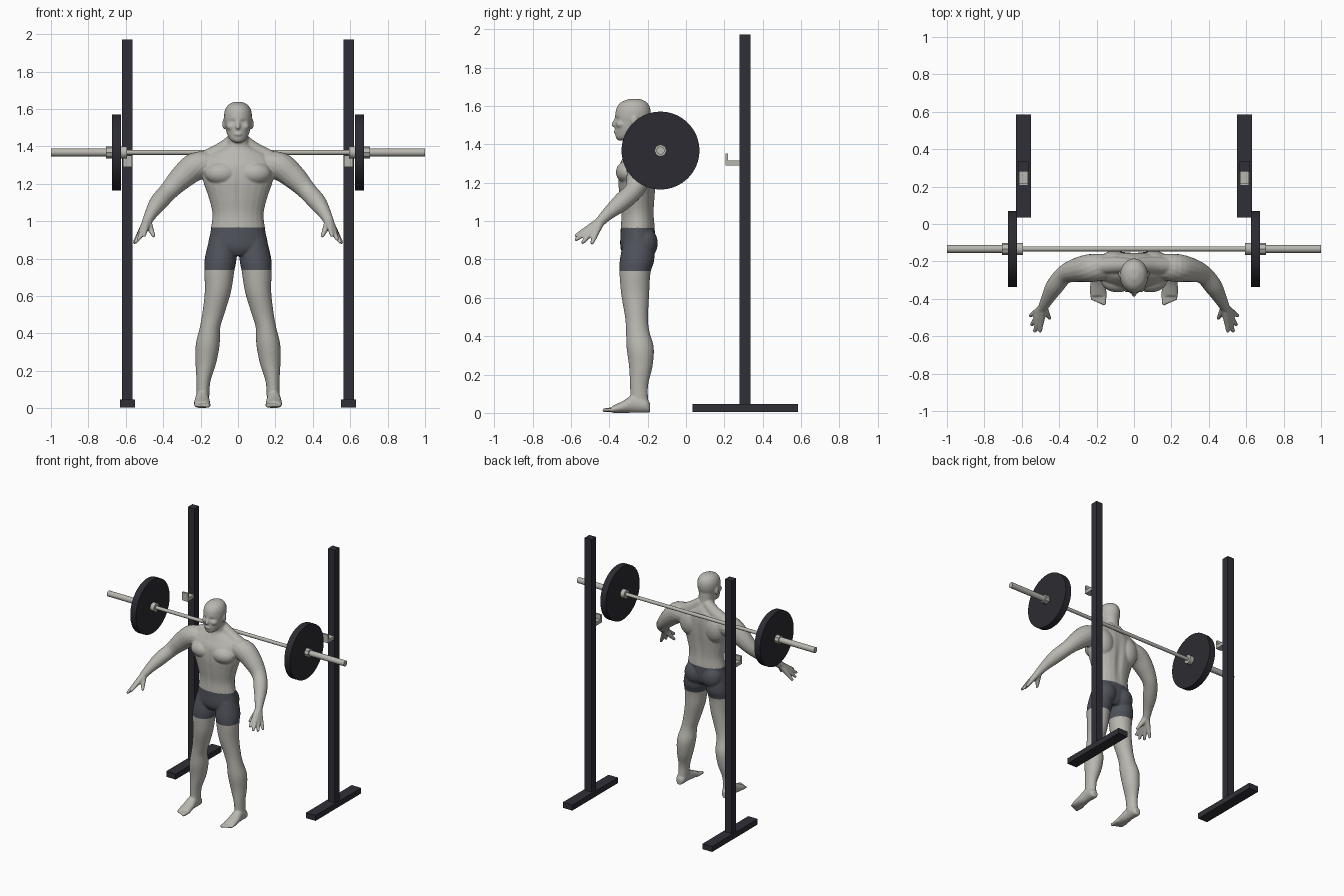
import bpy, bmesh
from math import sin, cos, pi, exp
from mathutils import Vector, Matrix

default = bpy.data.objects.get("Cube")
if default:
    bpy.data.objects.remove(default, do_unlink=True)


def material(name, rgb):
    mat = bpy.data.materials.new(name)
    mat.use_nodes = True
    colour = (*rgb, 1)
    mat.diffuse_color = colour
    mat.node_tree.nodes["Principled BSDF"].inputs["Base Color"].default_value = colour
    return mat


SKIN = material("warm grey skin", (.48, .47, .43))
CLOTH = material("slate shorts", (.08, .085, .105))
STEEL = material("pale steel", (.48, .47, .43))
FRAME = material("dark frame paint", (.028, .028, .038))
RUBBER = material("black rubber", (.024, .024, .032))


def make_object(name, bm, *mats):
    bmesh.ops.recalc_face_normals(bm, faces=bm.faces)
    mesh = bpy.data.meshes.new(name)
    bm.to_mesh(mesh)
    bm.free()
    for mat in mats:
        mesh.materials.append(mat)
    obj = bpy.data.objects.new(name, mesh)
    bpy.context.collection.objects.link(obj)
    return obj


# ---------- rack and barbell helpers ----------
def box(name, x, y, z, mat):
    """Box from (low, high) ranges along each axis."""
    bm = bmesh.new()
    bmesh.ops.create_cube(bm, size=1)
    for v in bm.verts:
        for i, (low, high) in enumerate((x, y, z)):
            v.co[i] = (low + high) / 2 + v.co[i] * (high - low)
    return make_object(name, bm, mat)


def rod(name, x0, x1, radius, mat, sides=24):
    """Cylinder on the barbell axis."""
    bm = bmesh.new()
    bmesh.ops.create_cone(bm, cap_ends=True, segments=sides, radius1=radius,
                          radius2=radius, depth=abs(x1 - x0))
    place = Matrix.Translation(((x0 + x1) / 2, -.133, 1.368))
    bmesh.ops.transform(bm, matrix=place @ Matrix.Rotation(pi / 2, 4, 'Y'), verts=bm.verts)
    for f in bm.faces:
        f.smooth = sides > 12 and len(f.verts) == 4
    return make_object(name, bm, mat)


def span(side, inner, outer):
    return sorted((side * inner, side * outer))


rod("bar_shaft", -.62, .62, .013, STEEL)
for side, label in ((1, "left"), (-1, "right")):
    box(label + "_base", span(side, .55, .63), (.035, .585), (.004, .046), FRAME)
    box(label + "_post", span(side, .564, .62), (.28, .336), (.046, 1.972), FRAME)
    box(label + "_hook_arm", span(side, .567, .615), (.205, .28), (1.29, 1.316), STEEL)
    box(label + "_hook_lip", span(side, .567, .615), (.205, .219), (1.316, 1.352), STEEL)
    rod(label + "_sleeve", side * .6, side, .021, STEEL)
    rod(label + "_inner_collar", side * .594, side * .626, .032, STEEL)
    rod(label + "_outer_collar", side * .674, side * .706, .032, STEEL, 8)
    rod(label + "_weight_plate", side * .626, side * .674, .203, RUBBER, 64)


# ---------- body helpers ----------
def spline(points, steps=5):
    """Smooth interpolation through rows of numbers."""
    rows = [Vector(p) for p in points]
    rows = [rows[0]] + rows + [rows[-1]]
    out = []
    for a, b, c, d in zip(rows, rows[1:], rows[2:], rows[3:]):
        for k in range(steps):
            t = k / steps
            out.append(b + (c - a) * t / 2 + (a - b * 2.5 + c * 2 - d / 2) * t * t
                       + (b * 3 - a - c * 3 + d) * t ** 3 / 2)
    return out + [rows[-1]]


def skin_rings(bm, rings, sides=24):
    """Skin ellipses given as (centre, u, v), with closed ends."""
    loops = []
    for centre, u, v in rings:
        loops.append([bm.verts.new(centre + u * cos(2 * pi * k / sides) + v * sin(2 * pi * k / sides))
                      for k in range(sides)])
    for low, high in zip(loops, loops[1:]):
        for k in range(sides):
            n = (k + 1) % sides
            bm.faces.new((low[k], low[n], high[n], high[k]))
    bm.faces.new(loops[0])
    bm.faces.new(loops[-1])


def column(bm, sections):
    """Upright form: rows of z, centre x, half width, front y, back y."""
    skin_rings(bm, [(Vector((x, (front + back) / 2, z)), Vector((w, 0, 0)),
                     Vector((0, (back - front) / 2, 0)))
                    for z, x, w, front, back in map(tuple5, spline(sections))])


def tuple5(row):
    return [row[i] for i in range(5)]


def blob(bm, centre, radii):
    matrix = Matrix.Translation(centre) @ Matrix.Diagonal((*radii, 1))
    bmesh.ops.create_icosphere(bm, subdivisions=3, radius=1, matrix=matrix)


def limb(bm, points):
    """Round limb along rows of x, y, z, radius."""
    path = spline(points)
    rings = []
    for i, p in enumerate(path):
        tangent = path[min(i + 1, len(path) - 1)].xyz - path[max(i - 1, 0)].xyz
        u = tangent.cross(Vector((1, 1, 0))).normalized()
        v = tangent.cross(u).normalized()
        rings.append((p.xyz, u * p[3], v * p[3]))
    skin_rings(bm, rings, 16)
    blob(bm, path[-1].xyz, [path[-1][3]] * 3)


bm = bmesh.new()

# leg
column(bm, [(.90, .085, .07, -.325, -.17), (.80, .093, .085, -.345, -.165),
            (.73, .10, .08, -.347, -.185), (.62, .108, .07, -.338, -.192),
            (.50, .133, .059, -.318, -.198), (.43, .15, .055, -.313, -.192),
            (.34, .162, .064, -.31, -.168), (.24, .172, .055, -.297, -.175),
            (.14, .185, .037, -.292, -.198), (.04, .188, .034, -.29, -.195)])
# foot and toes: rows of y, height, half width
foot = spline([(-.187, .05, .02), (-.21, .075, .034), (-.27, .095, .036),
               (-.33, .062, .043), (-.385, .036, .044)])
skin_rings(bm, [(Vector((.192, y, h / 2)), Vector((w, 0, 0)), Vector((0, 0, h / 2)))
                for y, h, w in foot])
for k in range(5):
    x, r = .16 + .016 * k, .014 - .001 * k
    limb(bm, [(x, -.36, .018, r), (x, -.425 + .006 * k, .014, r * .8)])
# arm
limb(bm, [(.15, -.23, 1.30, .07), (.225, -.235, 1.293, .076), (.30, -.245, 1.235, .066),
          (.37, -.27, 1.162, .051), (.425, -.335, 1.10, .048),
          (.465, -.405, 1.04, .034), (.488, -.45, .995, .026)])
# hand
wrist = Vector((.486, -.445, 1.0))
for tip in ((.553, -.49, .887), (.546, -.538, .89), (.53, -.572, .905),
            (.502, -.572, .925), (.452, -.503, .923)):
    tip = Vector(tip)
    knuckle = wrist.lerp(tip, .55)
    limb(bm, [(*wrist, .024), (*knuckle, .0165), (*tip, .0105)])
# chest, shoulder blade, buttock, trapezius, ear and cheek
blob(bm, (.088, -.30, 1.255), (.09, .066, .062))
blob(bm, (.105, -.21, 1.27), (.085, .068, .11))
blob(bm, (.072, -.215, .885), (.078, .068, .085))
limb(bm, [(.02, -.225, 1.43, .04), (.09, -.22, 1.375, .045), (.18, -.225, 1.33, .045)])
blob(bm, (.075, -.268, 1.52), (.009, .017, .03))
blob(bm, (.036, -.335, 1.505), (.026, .03, .022))

# second half
copy = bmesh.ops.duplicate(bm, geom=bm.verts[:] + bm.edges[:] + bm.faces[:])["geom"]
for item in copy:
    if isinstance(item, bmesh.types.BMVert):
        item.co.x *= -1

# torso and neck
column(bm, [(.815, 0, .07, -.32, -.19), (.86, 0, .155, -.342, -.165),
            (.95, 0, .146, -.342, -.16), (1.04, 0, .137, -.338, -.165),
            (1.13, 0, .158, -.348, -.16), (1.22, 0, .188, -.355, -.152),
            (1.30, 0, .195, -.345, -.15), (1.355, 0, .16, -.315, -.155),
            (1.40, 0, .075, -.295, -.17), (1.44, 0, .056, -.30, -.19),
            (1.52, 0, .055, -.30, -.195)])
# head
column(bm, [(1.42, 0, .02, -.355, -.30), (1.435, 0, .042, -.366, -.275),
            (1.47, 0, .06, -.37, -.23), (1.51, 0, .069, -.372, -.198),
            (1.55, 0, .075, -.37, -.185), (1.59, 0, .071, -.362, -.187),
            (1.62, 0, .054, -.338, -.205), (1.638, 0, .022, -.295, -.24)])
# nose and lips
limb(bm, [(0, -.362, 1.54, .009), (0, -.378, 1.502, .012)])
blob(bm, (0, -.369, 1.465), (.022, .008, .009))

body = make_object("athlete_body", bm, SKIN, CLOTH)
remesh = body.modifiers.new("fuse", 'REMESH')
remesh.mode = 'VOXEL'
remesh.voxel_size = .0055
smooth = body.modifiers.new("soften", 'SMOOTH')
smooth.factor, smooth.iterations = .5, 6
fused = bpy.data.meshes.new_from_object(
    body.evaluated_get(bpy.context.evaluated_depsgraph_get()))
body.modifiers.clear()
body.data = fused
fused.materials.clear()
for mat in (SKIN, CLOTH):
    fused.materials.append(mat)

# eye sockets, then breastbone, belly and spine grooves
dents = [((.03, -.368, 1.532), (.018, .03, .011), .008),
         ((-.03, -.368, 1.532), (.018, .03, .011), .008),
         ((0, -.35, 1.16), (.012, .05, .16), .006),
         ((0, -.16, 1.15), (.025, .05, .17), -.01)]
for v in fused.vertices:
    for centre, size, depth in dents:
        d = sum(((v.co[i] - centre[i]) / size[i]) ** 2 for i in range(3))
        v.co.y += depth * exp(-d)
    v.co.z = max(v.co.z, 0)

# shorts by height, away from the hands
for poly in fused.polygons:
    c = poly.center
    poly.use_smooth = True
    poly.material_index = int(.738 < c.z < .967 and abs(c.x) < .3)
